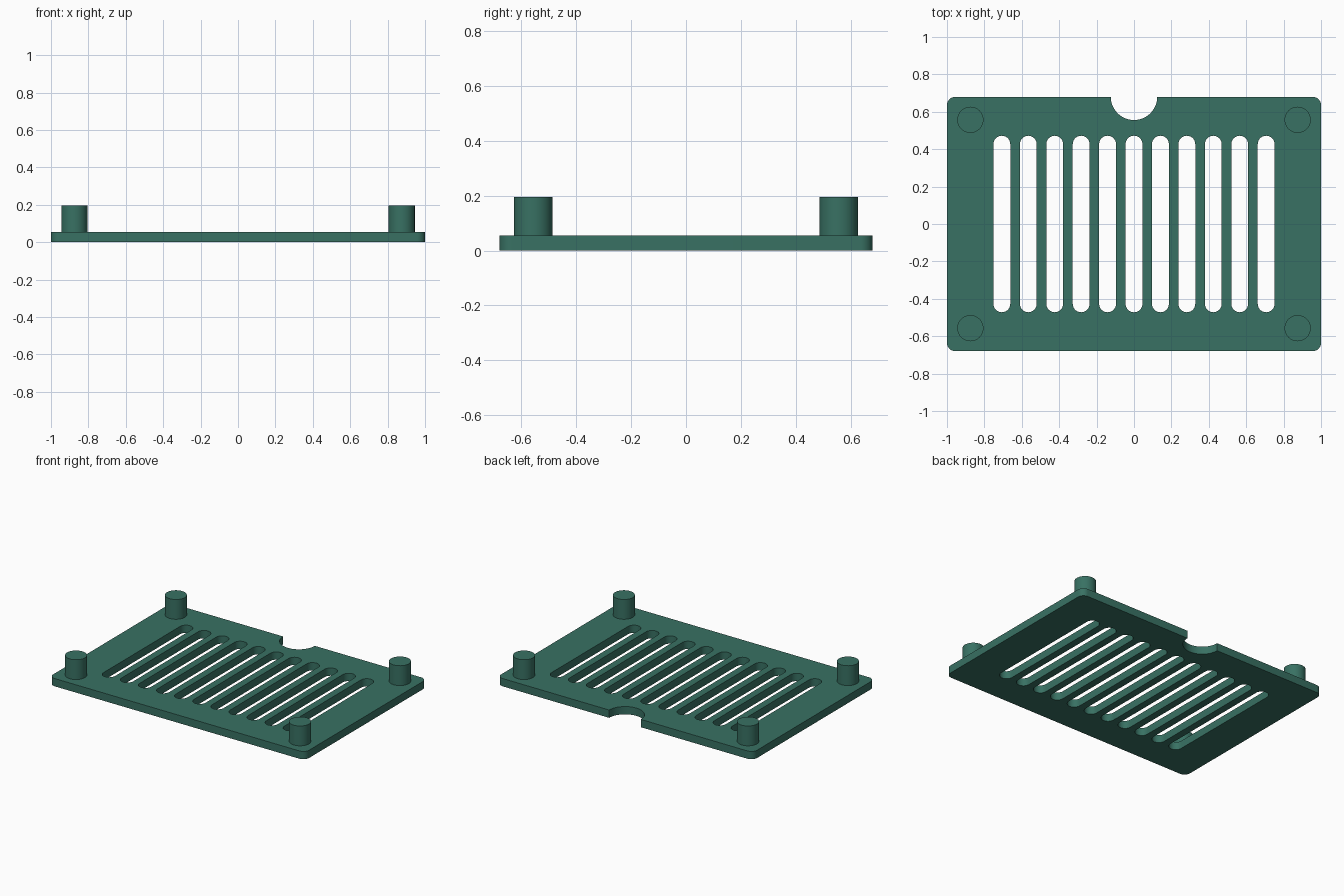
import bpy, bmesh, math

if "Cube" in bpy.data.objects:
    bpy.data.objects.remove(bpy.data.objects["Cube"])

THICK = 0.055
HALF_X, HALF_Y = 1.0, 0.68

green = bpy.data.materials.new("dark green")
green.diffuse_color = (0.040, 0.165, 0.125, 1)
green.use_nodes = True
green.node_tree.nodes["Principled BSDF"].inputs["Base Color"].default_value = green.diffuse_color


def arc(cx, cy, r, start, end, steps):
    """Points on an arc, angles in degrees."""
    angles = [math.radians(start + (end - start) * i / steps) for i in range(steps + 1)]
    return [(cx + r * math.cos(a), cy + r * math.sin(a)) for a in angles]


def finish(obj):
    obj.data.materials.clear()
    obj.data.materials.append(green)
    bpy.ops.object.select_all(action='DESELECT')
    obj.select_set(True)
    bpy.context.view_layer.objects.active = obj
    bpy.ops.object.shade_smooth_by_angle(angle=math.radians(30))


# Plate outline: rounded corners and a half-round notch in the back edge
R = 0.045
cx, cy = HALF_X - R, HALF_Y - R
outline = (arc(-cx, -cy, R, 180, 270, 8) + arc(cx, -cy, R, 270, 360, 8)
           + arc(cx, cy, R, 0, 90, 8)
           + arc(0, HALF_Y, 0.124, 360, 180, 32)
           + arc(-cx, cy, R, 90, 180, 8))
loops = [outline]

# Eleven round-ended vent slots
SLOT_R, SLOT_END = 0.045, 0.427
for i in range(-5, 6):
    x = i * 0.1413
    loops.append(arc(x, SLOT_END, SLOT_R, 0, 180, 16)
                 + arc(x, -SLOT_END, SLOT_R, 180, 360, 16))

# Filled and extruded plate
curve = bpy.data.curves.new("vent_plate_profile", 'CURVE')
curve.dimensions = '2D'
curve.fill_mode = 'BOTH'
curve.extrude = THICK / 2
for pts in loops:
    spline = curve.splines.new('POLY')
    spline.points.add(len(pts) - 1)
    for p, (x, y) in zip(spline.points, pts):
        p.co = (x, y, 0, 1)
    spline.use_cyclic_u = True
profile = bpy.data.objects.new("vent_plate_profile", curve)
bpy.context.collection.objects.link(profile)
bpy.context.view_layer.update()
mesh = bpy.data.meshes.new_from_object(
    profile.evaluated_get(bpy.context.evaluated_depsgraph_get()))
bpy.data.objects.remove(profile)

bm = bmesh.new()
bm.from_mesh(mesh)
bmesh.ops.remove_doubles(bm, verts=bm.verts, dist=1e-4)
bmesh.ops.recalc_face_normals(bm, faces=bm.faces)
bmesh.ops.translate(bm, verts=bm.verts, vec=(0, 0, THICK / 2))
bm.to_mesh(mesh)
bm.free()
plate = bpy.data.objects.new("vent_plate", mesh)
bpy.context.collection.objects.link(plate)
finish(plate)

# Four corner posts standing on the plate
POST_TOP = 0.195
for sx, side in ((-1, "left"), (1, "right")):
    for sy, end in ((-1, "front"), (1, "back")):
        bpy.ops.mesh.primitive_cylinder_add(
            vertices=48, radius=0.07, depth=POST_TOP - THICK,
            location=(sx * 0.875, sy * 0.557, (POST_TOP + THICK) / 2))
        post = bpy.context.object
        post.name = f"{end}_{side}_post"
        finish(post)
